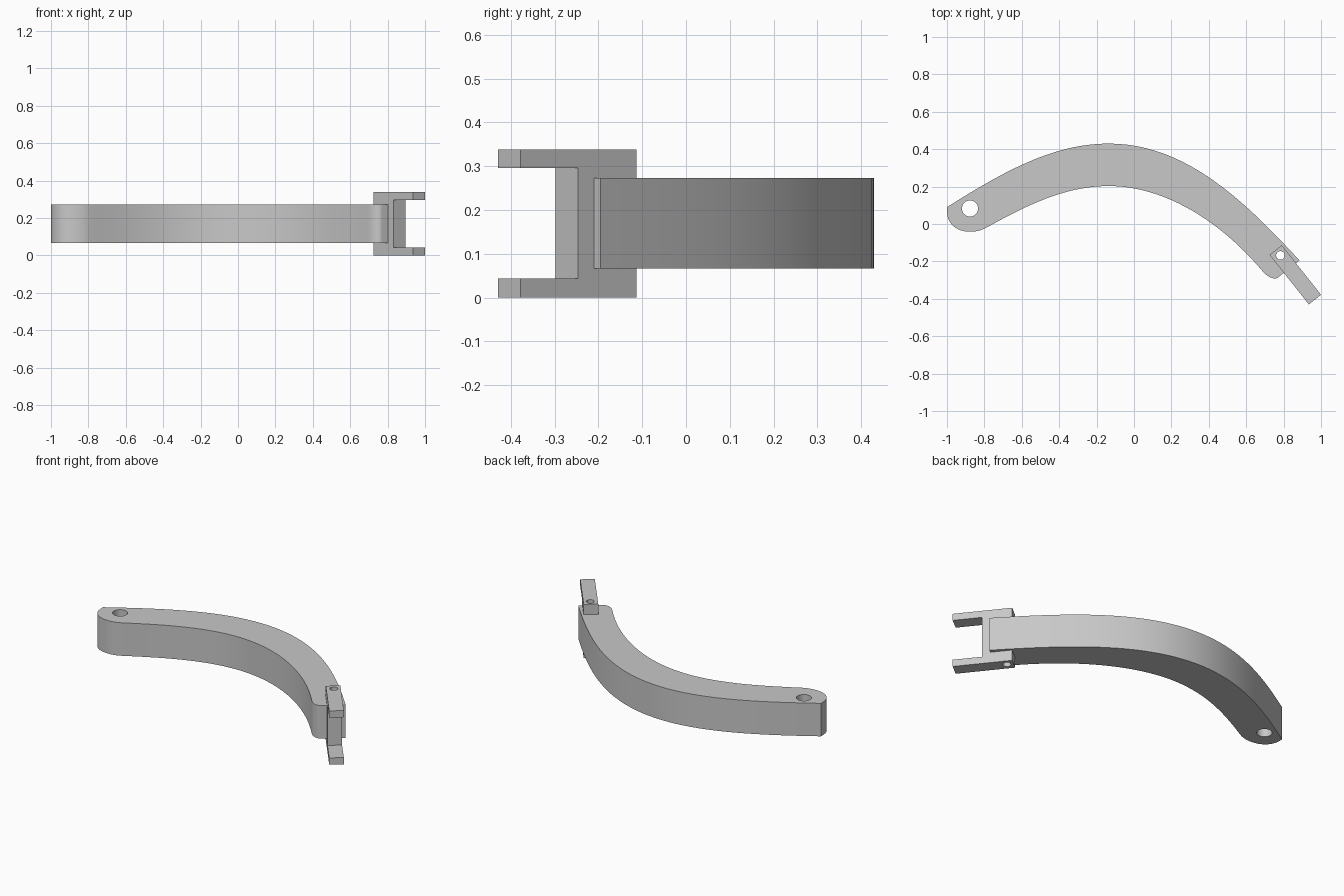
import bpy, bmesh
from mathutils import Vector, Matrix
from mathutils.geometry import interpolate_bezier

cube = bpy.data.objects.get("Cube")
if cube:
    bpy.data.objects.remove(cube, do_unlink=True)

grey = bpy.data.materials.new("plain grey")
grey.use_nodes = True
colour = (0.58, 0.58, 0.58, 1)
grey.diffuse_color = colour
grey.node_tree.nodes["Principled BSDF"].inputs["Base Color"].default_value = colour


def prism(name, profile, depth, matrix):
    """Extrude a closed 2D profile along its local z, then place it."""
    bm = bmesh.new()
    face = bm.faces.new([bm.verts.new((x, y, 0)) for x, y in profile])
    top = bmesh.ops.extrude_face_region(bm, geom=[face])["geom"]
    bmesh.ops.translate(bm, vec=(0, 0, depth),
                        verts=[v for v in top if isinstance(v, bmesh.types.BMVert)])
    bmesh.ops.transform(bm, matrix=matrix, verts=bm.verts)
    bmesh.ops.recalc_face_normals(bm, faces=bm.faces)
    mesh = bpy.data.meshes.new(name)
    bm.to_mesh(mesh)
    bm.free()
    mesh.materials.append(grey)
    obj = bpy.data.objects.new(name, mesh)
    bpy.context.collection.objects.link(obj)
    return obj


def drill(obj, x, y, radius):
    """Cut a round vertical hole right through a part."""
    bpy.ops.mesh.primitive_cylinder_add(vertices=32, radius=radius, depth=2, location=(x, y, 0))
    cutter = bpy.context.object
    cutter.hide_render = True
    cutter.data.materials.append(grey)
    mod = obj.modifiers.new("hole", "BOOLEAN")
    mod.operation = "DIFFERENCE"
    mod.solver = "EXACT"
    mod.object = cutter
    bpy.context.view_layer.objects.active = obj
    bpy.ops.object.modifier_apply(modifier=mod.name)
    bpy.data.objects.remove(cutter, do_unlink=True)


# Curved arm: outline made of Bezier spans (start, handle, handle, end, steps)
spans = [
    ((-1, .09), (-.70, .28), (-.43, .43), (-.136, .43), 20),         # outer left
    ((-.136, .43), (.27, .43), (.58, .135), (.885, -.195), 24),      # outer right
    ((.77, -.286), (.755, -.298), (.72, -.29), (.69, -.255), 8),     # rounded tip
    ((.69, -.255), (.45, .03), (.15, .203), (-.136, .203), 24),      # inner right
    ((-.136, .203), (-.38, .203), (-.6, .085), (-.79, -.02), 20),    # inner left
    ((-.79, -.02), (-.86, -.06), (-.99, -.05), (-1, .06), 16),       # rounded heel
]
outline = []
for *points, steps in spans:
    for p in interpolate_bezier(*[Vector((x, y, 0)) for x, y in points], steps):
        if not outline or (Vector(outline[-1]) - p.xy).length > 1e-4:
            outline.append((p.x, p.y))
arm = prism("curved_arm", outline, .207, Matrix.Translation((0, 0, .066)))

# Forked bracket: H-shaped side profile (along, height), clasping the arm tip
low = [(0, 0), (.338, 0), (.338, .043), (.17, .043)]
high = [(.17, .296), (.338, .296), (.338, .338), (0, .338)]
slot = [(0, .273), (.122, .273), (.122, .066), (0, .066)]
along = Vector((.621, -.784, 0))
across = Vector((.784, .621, 0))
place = Matrix((along, (0, 0, 1), across)).transposed().to_4x4()
place.translation = (.725, -.165, 0)
bracket = prism("forked_bracket", low + high + slot, .083, place)

# Pivot holes
drill(arm, -.877, .083, .043)
for part in (arm, bracket):
    drill(part, .783, -.168, .023)

# Smooth curves with crisp edges
for part in (arm, bracket):
    bpy.ops.object.select_all(action="DESELECT")
    part.select_set(True)
    bpy.context.view_layer.objects.active = part
    bpy.ops.object.shade_smooth_by_angle(angle=.5)
